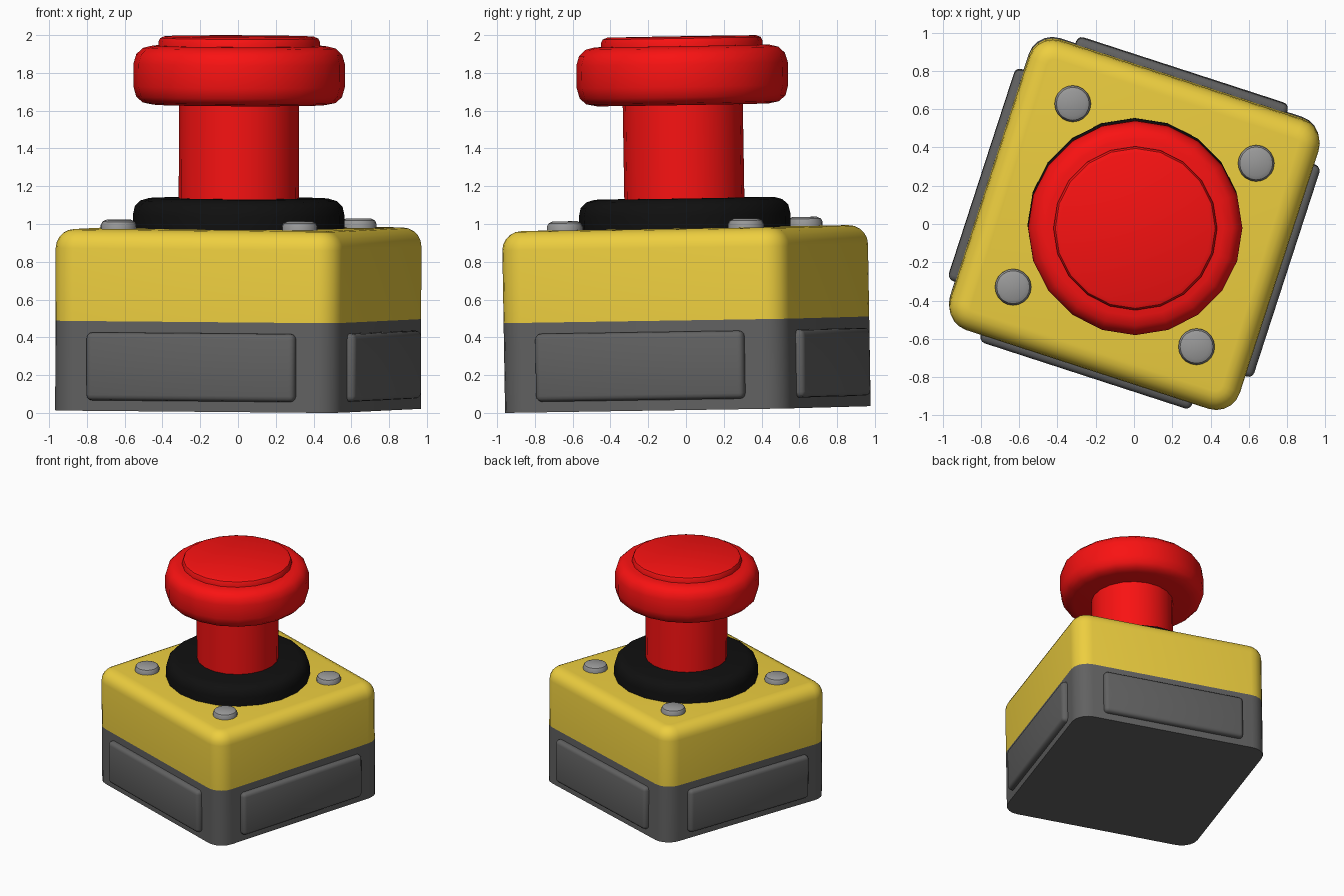
import bpy, bmesh
from math import radians, cos, sin, pi
from mathutils import Matrix

if "Cube" in bpy.data.objects:
    bpy.data.objects.remove(bpy.data.objects["Cube"])

# The whole button is turned and leans very slightly
POSE = (Matrix.Translation((0, 0.01, 0.018)) @ Matrix.Rotation(0.0168, 4, 'X')
        @ Matrix.Rotation(0.0035, 4, 'Y') @ Matrix.Rotation(radians(-18), 4, 'Z'))


def material(name, rgb):
    m = bpy.data.materials.new(name)
    m.diffuse_color = (*rgb, 1)
    m.use_nodes = True
    m.node_tree.nodes["Principled BSDF"].inputs["Base Color"].default_value = m.diffuse_color
    return m


RED = material("red", (0.95, 0.006, 0.006))
YELLOW = material("yellow", (0.85, 0.62, 0.05))
BLACK = material("black", (0.005, 0.005, 0.005))
DARK = material("dark_grey", (0.12, 0.12, 0.12))
METAL = material("metal", (0.32, 0.32, 0.32))


def finish(bm, name, mat, local=Matrix(), angle=35):
    bmesh.ops.recalc_face_normals(bm, faces=bm.faces[:])
    mesh = bpy.data.meshes.new(name)
    bm.to_mesh(mesh)
    bm.free()
    mesh.materials.append(mat)
    ob = bpy.data.objects.new(name, mesh)
    bpy.context.collection.objects.link(ob)
    ob.matrix_world = POSE @ local
    bpy.ops.object.select_all(action='DESELECT')
    ob.select_set(True)
    bpy.context.view_layer.objects.active = ob
    bpy.ops.object.shade_smooth_by_angle(angle=radians(angle))
    return ob


def box(size, centre):
    bm = bmesh.new()
    bmesh.ops.create_cube(bm, size=1)
    bmesh.ops.scale(bm, vec=size, verts=bm.verts[:])
    bmesh.ops.translate(bm, vec=centre, verts=bm.verts[:])
    return bm


def bevel(bm, edges, offset, segments):
    bmesh.ops.bevel(bm, geom=edges, offset=offset, segments=segments,
                    profile=0.5, affect='EDGES', clamp_overlap=True)


def housing(name, z0, z1, mat, top_round=0):
    w = 1.59
    bm = box((w, w, z1 - z0), (0, 0, (z0 + z1) / 2))
    upright = [e for e in bm.edges
               if abs(e.verts[0].co.z - e.verts[1].co.z) > 0.1]
    bevel(bm, upright, 0.13, 5)
    if top_round:
        rim = [e for e in bm.edges if all(v.co.z > z1 - 1e-4 for v in e.verts)]
        bevel(bm, rim, top_round, 5)
    finish(bm, name, mat)


def lathe(name, profile, sides, mat, local=Matrix()):
    """Revolve (radius, z) points, closing both ends with flat caps."""
    bm = bmesh.new()
    rings = [[bm.verts.new((r * cos(2 * pi * i / sides),
                            r * sin(2 * pi * i / sides), z))
              for i in range(sides)] for r, z in profile]
    for a, b in zip(rings, rings[1:]):
        for i in range(sides):
            j = (i + 1) % sides
            bm.faces.new((a[i], a[j], b[j], b[i]))
    bm.faces.new(rings[0][::-1])
    bm.faces.new(rings[-1])
    finish(bm, name, mat, local)


# Two-part housing
housing("base_housing", 0, 0.475, DARK)
housing("upper_housing", 0.475, 0.96, YELLOW, 0.1)

# Raised panel on each side, screw at each corner
for k in range(4):
    turn = Matrix.Rotation(k * pi / 2, 4, 'Z')
    panel = box((1.16, 0.1, 0.36), (0, -0.788, 0.236))
    bevel(panel, panel.edges[:], 0.03, 3)
    finish(panel, f"side_panel_{k + 1}", DARK, turn)
    lathe(f"screw_{k + 1}",
          [(0.095, 0.94), (0.095, 0.98), (0.086, 0.998), (0.065, 1.008)],
          20, METAL, turn @ Matrix.Translation((0.504, 0.504, 0)))

# Collar, stem and mushroom cap
lathe("collar", [(0.56, 0.94), (0.56, 1.03), (0.55, 1.075), (0.52, 1.105),
                 (0.475, 1.118)], 20, BLACK)
lathe("stem", [(0.318, 1.0), (0.318, 1.68)], 20, RED)
lathe("cap", [(0.455, 1.613), (0.51, 1.624), (0.545, 1.655), (0.56, 1.71),
              (0.56, 1.83), (0.545, 1.88), (0.51, 1.913), (0.46, 1.925)],
      20, RED)
lathe("cap_disc", [(0.428, 1.9), (0.428, 1.945), (0.418, 1.966),
                   (0.395, 1.975)], 20, RED)
